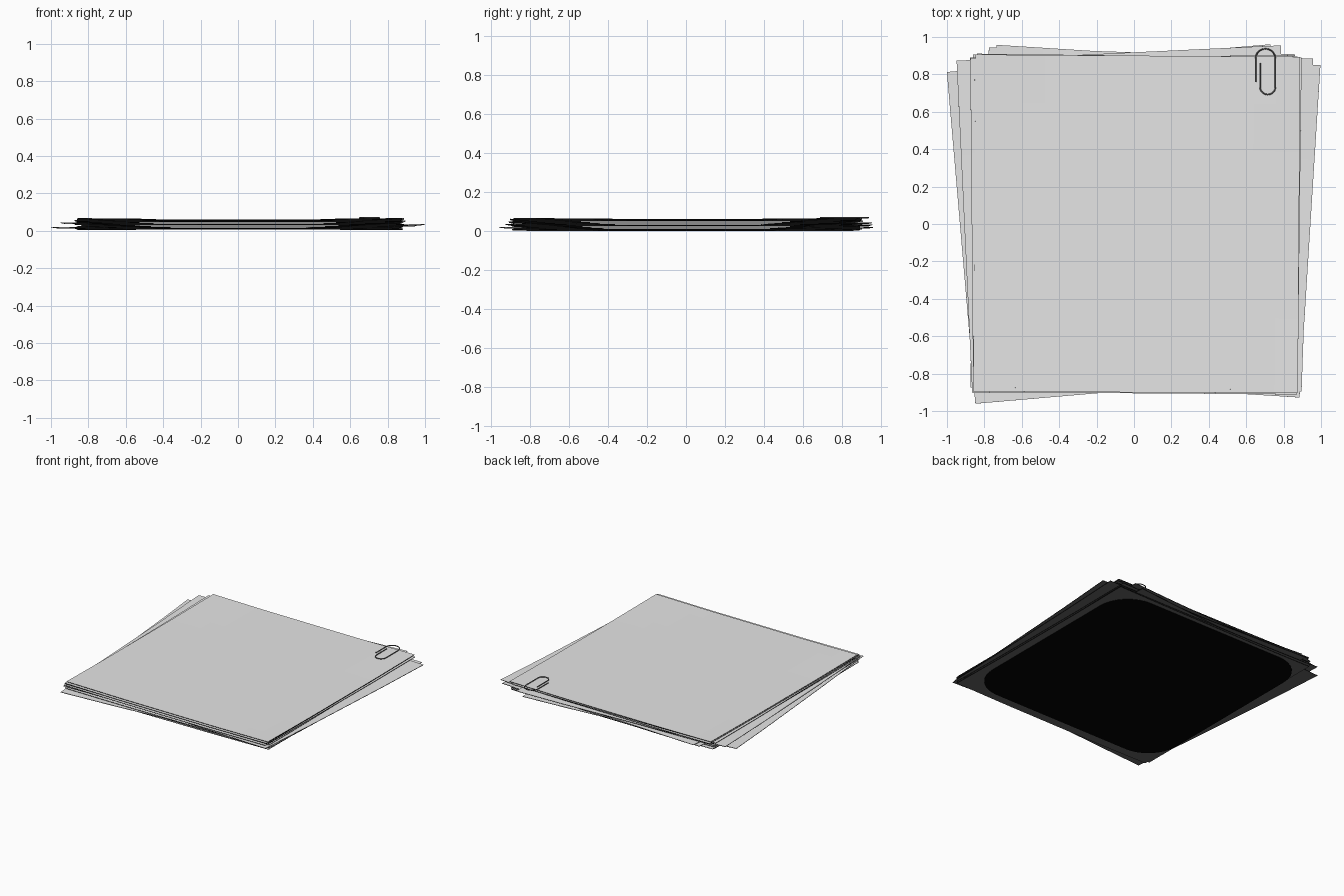
import bpy, bmesh, math
from mathutils import Matrix, Vector

if "Cube" in bpy.data.objects:
    bpy.data.objects.remove(bpy.data.objects["Cube"])

W, H, THICK = 1.735, 1.78, 0.0032


def material(name, rgb):
    m = bpy.data.materials.new(name)
    m.diffuse_color = (*rgb, 1)
    m.use_nodes = True
    m.node_tree.nodes["Principled BSDF"].inputs["Base Color"].default_value = m.diffuse_color
    return m


paper = material("paper", (0.79, 0.79, 0.79))
underside = material("grey_underside", (0.125, 0.125, 0.125))
black = material("black", (0.001, 0.001, 0.001))


def add_object(name, bm, *mats):
    me = bpy.data.meshes.new(name)
    bm.to_mesh(me)
    bm.free()
    for m in mats:
        me.materials.append(m)
    ob = bpy.data.objects.new(name, me)
    bpy.context.collection.objects.link(ob)
    return ob


def lift(x, y):
    # corners of the whole stack curl up slightly
    return 0.005 * max(0, (abs(x) - 0.4) / 0.5) * max(0, (abs(y) - 0.4) / 0.5)


def sheet(name, cx, cy, degrees, z):
    bm = bmesh.new()
    bmesh.ops.create_grid(bm, x_segments=14, y_segments=14, size=0.5)
    rot = Matrix.Rotation(math.radians(degrees), 3, 'Z')
    for v in bm.verts:
        p = rot @ Vector((v.co.x * W, v.co.y * H, 0)) + Vector((cx, cy, 0))
        v.co = (p.x, p.y, z + lift(p.x, p.y))
    ob = add_object(name, bm, paper, underside, black)
    # light top, grey underside, black rim
    mod = ob.modifiers.new("thickness", 'SOLIDIFY')
    mod.thickness = THICK
    mod.offset = -1
    mod.material_offset = 1
    mod.material_offset_rim = 2
    return ob


# black rounded backing under the stack
bm = bmesh.new()
half, r = 0.84, 0.25
ring = []
for k, (sx, sy) in enumerate([(1, 1), (-1, 1), (-1, -1), (1, -1)]):
    for i in range(9):
        a = math.pi / 2 * (k + i / 8)
        ring.append(bm.verts.new((-0.02 + sx * (half - r) + r * math.cos(a),
                                  0.02 + sy * (half - r) + r * math.sin(a), 0)))
face = bm.faces.new(ring)
ext = bmesh.ops.extrude_face_region(bm, geom=[face])
for v in ext["geom"]:
    if isinstance(v, bmesh.types.BMVert):
        v.co.z = 0.0025
bmesh.ops.recalc_face_normals(bm, faces=bm.faces)
add_object("backing", bm, black)

# loose sheets, bottom to top: centre x, centre y, turn
SHEETS = [
    (0.01, 0.0, 0.3), (0.0, 0.01, -0.4), (-0.06, 0.0, 4.9), (0.01, 0.0, 0.3),
    (0.06, 0.025, -2.0), (0.075, 0.015, -3.6), (0.0, 0.01, 0.6), (-0.04, 0.025, 2.7),
    (0.01, -0.015, -0.4), (0.018, 0.01, -0.7), (0.0, 0.005, 0.5),
    (0.012, -0.01, -0.3), (0.015, 0.01, -0.4),
]
for i, (cx, cy, deg) in enumerate(SHEETS):
    sheet(f"sheet_{i + 1:02d}", cx, cy, deg, 0.0065 + 0.0047 * i)


# paper clip: one bent wire
def arc(cx, cy, rad, a0, a1, n=10):
    return [(cx + rad * math.cos(math.radians(a0 + (a1 - a0) * i / n)),
             cy + rad * math.sin(math.radians(a0 + (a1 - a0) * i / n)))
            for i in range(n + 1)]


path = [(0.65, 0.76)]
path += arc(0.703, 0.884, 0.053, 180, 0)
path += arc(0.715, 0.733, 0.041, 0, -180)
path += [(0.674, 0.86)]
curve = bpy.data.curves.new("paper_clip", 'CURVE')
curve.dimensions = '3D'
curve.bevel_depth = 0.0037
curve.bevel_resolution = 2
curve.use_fill_caps = True
spline = curve.splines.new('POLY')
spline.points.add(len(path) - 1)
for p, (x, y) in zip(spline.points, path):
    p.co = (x, y, 0.0685, 1)
curve.materials.append(underside)
clip = bpy.data.objects.new("paper_clip", curve)
bpy.context.collection.objects.link(clip)
